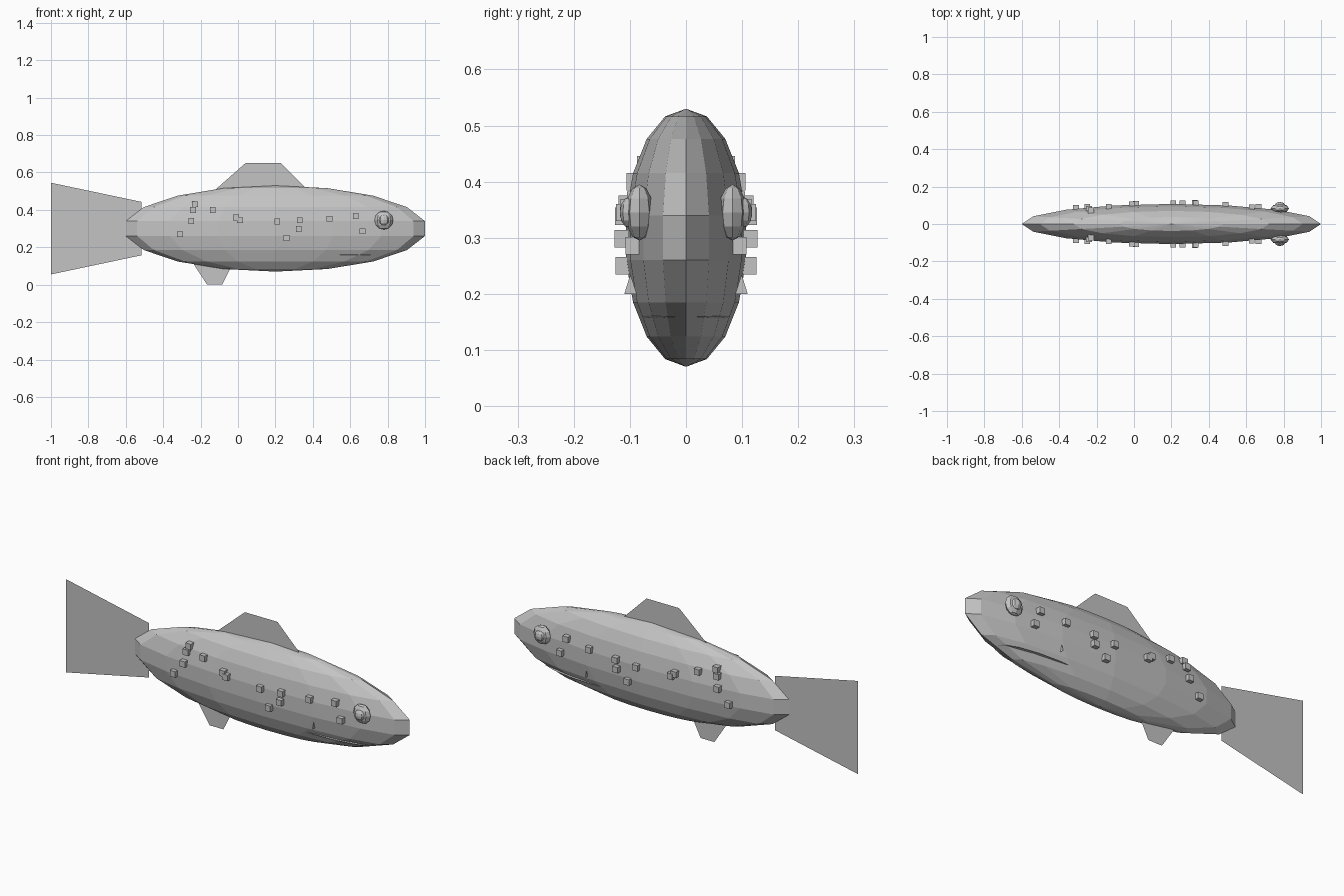
import bpy, bmesh, math
from mathutils import Matrix, Vector

if "Cube" in bpy.data.objects:
    bpy.data.objects.remove(bpy.data.objects["Cube"])

grey = bpy.data.materials.new("plain grey")
grey.diffuse_color = (0.55, 0.55, 0.55, 1)
grey.use_nodes = True
grey.node_tree.nodes["Principled BSDF"].inputs["Base Color"].default_value = grey.diffuse_color


def finish(name, bm):
    mesh = bpy.data.meshes.new(name)
    bm.to_mesh(mesh)
    bm.free()
    mesh.materials.append(grey)
    obj = bpy.data.objects.new(name, mesh)
    bpy.context.collection.objects.link(obj)
    return obj


def ellipsoid(name, centre, radii, segments, rings):
    bm = bmesh.new()
    m = Matrix.Translation(centre) @ Matrix.Diagonal((*radii, 1))
    bmesh.ops.create_uvsphere(bm, u_segments=segments, v_segments=rings, radius=1, matrix=m)
    return finish(name, bm)


def sheet(name, points):
    bm = bmesh.new()
    bm.faces.new([bm.verts.new(p) for p in points])
    return finish(name, bm)


def fin(name, outline):
    return sheet(name, [(x, 0, z) for x, z in outline])


# Body: low-poly ellipsoid with an odd ring count, giving a blunt nose
RX, RY, RZ = 0.812, 0.109, 0.23
ellipsoid("body", (0.2, 0, 0.3), (RX, RY, RZ), 16, 9)

# Flat fins on the centre plane
fin("tail_fin", [(-1, 0.055), (-0.517, 0.157), (-0.517, 0.443), (-1, 0.545)])
fin("back_fin", [(-0.13, 0.50), (0.38, 0.50), (0.23, 0.65), (0.04, 0.65)])
fin("belly_fin", [(-0.25, 0.13), (-0.165, 0), (-0.085, 0), (-0.02, 0.13)])

# Thin mouth line that just breaks the surface
ellipsoid("mouth_line", (0.5, 0, 0.159), (0.32, 0.08, 0.004), 16, 4)

# Front x and z of each scale block
scales = [(-0.31, 0.27), (-0.25, 0.34), (-0.24, 0.40), (-0.23, 0.43), (-0.135, 0.40),
          (-0.01, 0.36), (0.01, 0.345), (0.21, 0.338), (0.26, 0.25), (0.325, 0.298),
          (0.33, 0.345), (0.49, 0.353), (0.63, 0.367), (0.665, 0.286)]

for side, label in ((-1, "front"), (1, "back")):
    # Eyes with bulging pupils
    ellipsoid(label + "_eye", (0.78, side * 0.083, 0.345), (0.05, 0.025, 0.05), 8, 6)
    ellipsoid(label + "_pupil", (0.78, side * 0.1, 0.345), (0.028, 0.018, 0.028), 8, 6)
    # Small side fin
    sheet(label + "_side_fin", [(0.51, side * 0.088, 0.20), (0.51, side * 0.11, 0.20),
                                (0.51, side * 0.099, 0.235)])
    # Raised scales sitting on the body surface
    bm = bmesh.new()
    for x, z in scales:
        y = 0.002 + 0.111 * math.sqrt(1 - ((x - 0.2) / 0.8) ** 2 - ((z - 0.3) / RZ) ** 2)
        bmesh.ops.create_cube(bm, size=0.031, matrix=Matrix.Translation((x, side * y, z)))
    finish(label + "_scales", bm)
